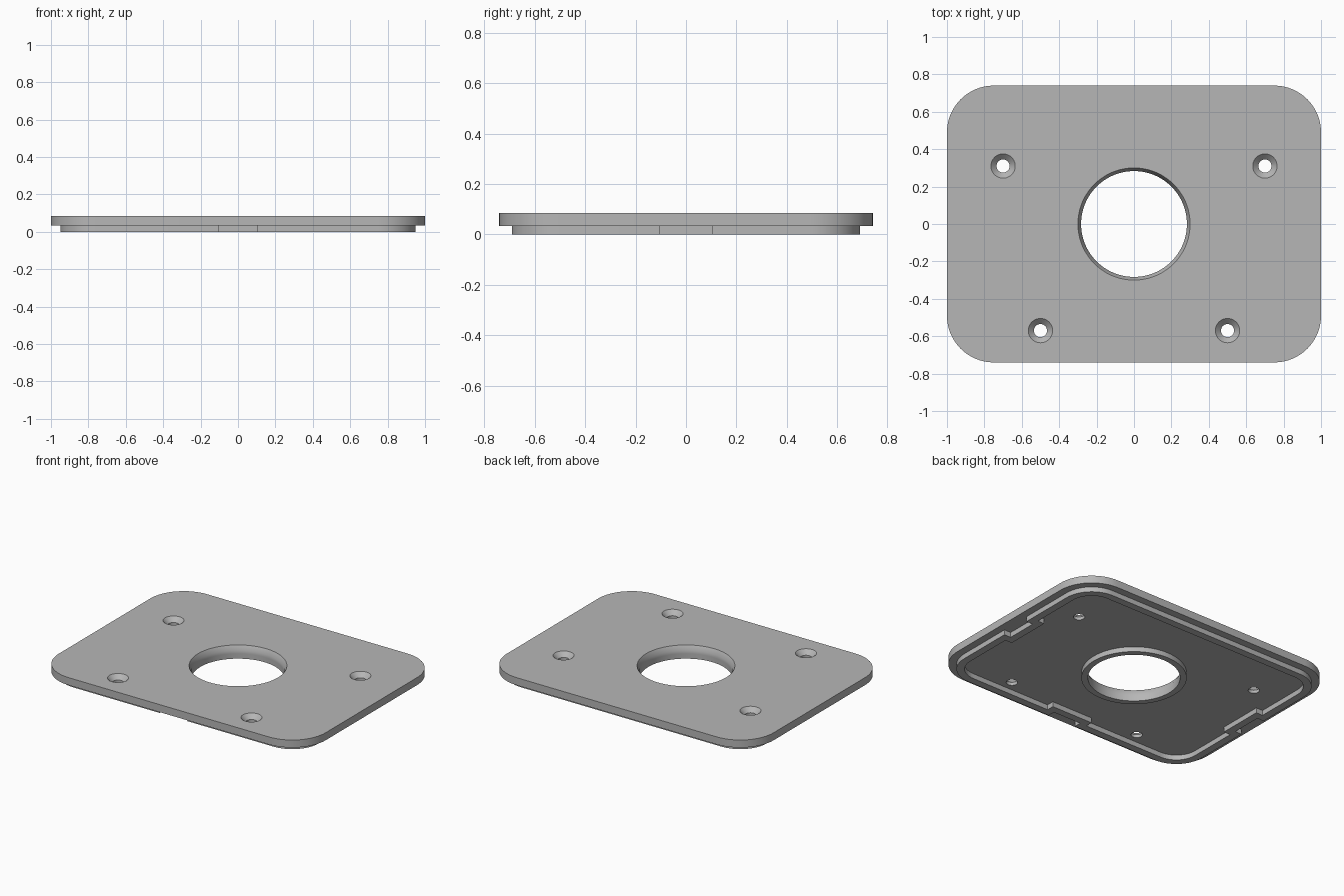
import bpy
import bmesh
from math import sin, cos, pi

# Main sizes
TOP, UNDER = 0.085, 0.034      # plate top and underside
HX, HY = 1.0, 0.74             # plate half sizes
WALL = 0.05                    # rim thickness and step

if "Cube" in bpy.data.objects:
    bpy.data.objects.remove(bpy.data.objects["Cube"], do_unlink=True)

grey = bpy.data.materials.new("plain grey")
grey.use_nodes = True
COLOUR = (0.47, 0.47, 0.47, 1)
grey.diffuse_color = COLOUR
grey.node_tree.nodes["Principled BSDF"].inputs["Base Color"].default_value = COLOUR


def circle(r, n=96):
    return [(r * cos(2 * pi * i / n), r * sin(2 * pi * i / n)) for i in range(n)]


def notch(mid, along, half, depth):
    """Four points of a step inward, centred on one side."""
    (mx, my), (ax, ay) = mid, along
    ix, iy = -ay * depth, ax * depth
    return [(mx - ax * half, my - ay * half),
            (mx - ax * half + ix, my - ay * half + iy),
            (mx + ax * half + ix, my + ay * half + iy),
            (mx + ax * half, my + ay * half)]


def rounded(hx, hy, r, half=0, n=16):
    """Rounded rectangle, anticlockwise, with steps in three sides if half is set."""
    pts = []
    corners = [(1, -1), (1, 1), (-1, 1), (-1, -1)]
    steps = [((hx, 0), (0, 1)), None, ((-hx, 0), (0, -1)), ((0, -hy), (1, 0))]
    for k, (sx, sy) in enumerate(corners):
        for i in range(n + 1):
            a = (k - 1 + i / n) * pi / 2
            pts.append((sx * (hx - r) + r * cos(a), sy * (hy - r) + r * sin(a)))
        if half and steps[k]:
            pts += notch(*steps[k], half, WALL)
    return pts


def build(name, loops, tube=False):
    """Skin a stack of (outline, z) loops; cap the ends, or close it as a tube."""
    bm = bmesh.new()
    rows = [[bm.verts.new((x, y, z)) for x, y in pts] for pts, z in loops]
    pairs = list(zip(rows, rows[1:]))
    if tube:
        pairs.append((rows[-1], rows[0]))
    else:
        bm.faces.new(rows[0][::-1])
        bm.faces.new(rows[-1])
    for a, b in pairs:
        for i in range(len(a)):
            j = (i + 1) % len(a)
            bm.faces.new((a[i], a[j], b[j], b[i]))
    bmesh.ops.recalc_face_normals(bm, faces=bm.faces)
    mesh = bpy.data.meshes.new(name)
    bm.to_mesh(mesh)
    bm.free()
    mesh.materials.append(grey)
    obj = bpy.data.objects.new(name, mesh)
    bpy.context.collection.objects.link(obj)
    return obj


def activate(obj):
    bpy.ops.object.select_all(action="DESELECT")
    obj.select_set(True)
    bpy.context.view_layer.objects.active = obj


def cut_hole(obj, x, y, r_in, r_out, depth, n):
    """Cut a through hole with a tapered mouth at the top."""
    stack = [(r_in, -0.05), (r_in, TOP - depth), (r_out, TOP), (r_out, TOP + 0.05)]
    cutter = build("hole_cutter", [(circle(r, n), z) for r, z in stack])
    cutter.location = (x, y, 0)
    cutter.hide_render = True
    mod = obj.modifiers.new("hole", "BOOLEAN")
    mod.operation, mod.solver, mod.object = "DIFFERENCE", "EXACT", cutter
    activate(obj)
    bpy.ops.object.modifier_apply(modifier=mod.name)
    bpy.data.objects.remove(cutter, do_unlink=True)


# Cover plate with rounded corners
outline = rounded(HX, HY, 0.25)
plate = build("cover_plate", [(outline, UNDER), (outline, TOP)])

# Central opening and four countersunk screw holes
cut_hole(plate, 0, 0, 0.283, 0.3, 0.03, 96)
for side in (-1, 1):
    cut_hole(plate, side * 0.7, 0.31, 0.035, 0.065, 0.03, 48)
    cut_hole(plate, side * 0.5, -0.57, 0.035, 0.065, 0.03, 48)

# Locating rim under the plate, stepped inward on three sides
outer = rounded(HX - WALL, HY - WALL, 0.2, 0.105)
inner = rounded(HX - 2 * WALL, HY - 2 * WALL, 0.15, 0.105 + WALL)
rim = build("locating_rim", [(outer, UNDER), (outer, 0), (inner, 0), (inner, UNDER)], tube=True)

# Collar around the central opening
wide, narrow = circle(0.323), circle(0.283)
collar = build("opening_collar", [(wide, UNDER), (wide, 0), (narrow, 0), (narrow, UNDER)], tube=True)

for part in (plate, rim, collar):
    activate(part)
    bpy.ops.object.shade_smooth_by_angle()
